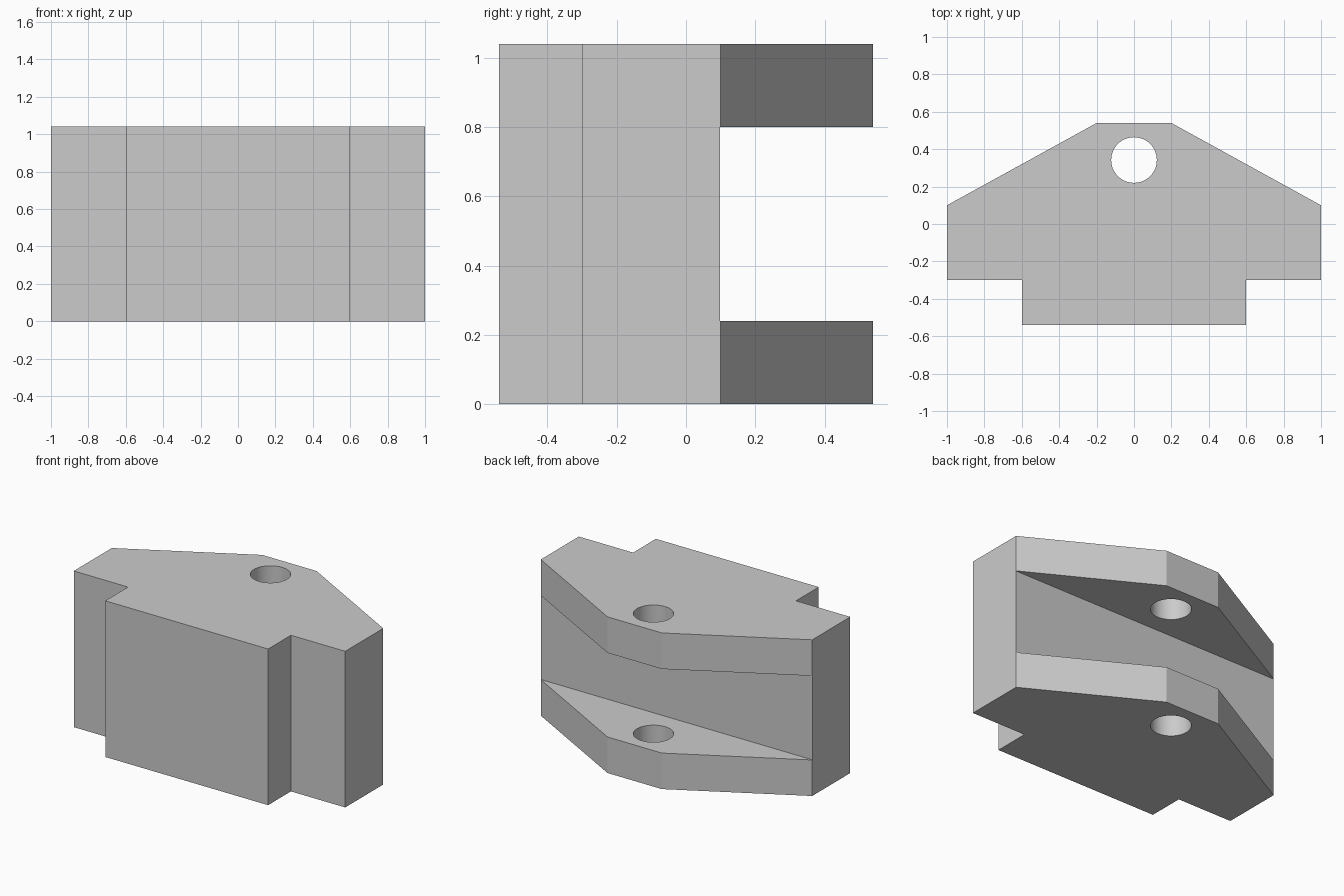
import bpy
import bmesh

if "Cube" in bpy.data.objects:
    bpy.data.objects.remove(bpy.data.objects["Cube"], do_unlink=True)

HEIGHT = 1.04
FLANGE = 0.24       # thickness of each lug plate
WALL_Y = 0.098      # back wall between the lugs

grey = bpy.data.materials.new("light_grey")
grey.use_nodes = True
grey.diffuse_color = (0.6, 0.6, 0.6, 1)
grey.node_tree.nodes["Principled BSDF"].inputs["Base Color"].default_value = (0.6, 0.6, 0.6, 1)


def add_object(name, bm):
    bmesh.ops.recalc_face_normals(bm, faces=bm.faces)
    mesh = bpy.data.meshes.new(name)
    bm.to_mesh(mesh)
    bm.free()
    mesh.materials.append(grey)
    obj = bpy.data.objects.new(name, mesh)
    bpy.context.collection.objects.link(obj)
    return obj


def prism(name, outline, z0, z1):
    bm = bmesh.new()
    base = bm.faces.new([bm.verts.new((x, y, z0)) for x, y in outline])
    top = bmesh.ops.extrude_face_region(bm, geom=[base])["geom"]
    verts = [v for v in top if isinstance(v, bmesh.types.BMVert)]
    bmesh.ops.translate(bm, verts=verts, vec=(0, 0, z1 - z0))
    return add_object(name, bm)


def cut(target, cutter):
    cutter.hide_render = True
    mod = target.modifiers.new(cutter.name, "BOOLEAN")
    mod.operation = "DIFFERENCE"
    mod.solver = "EXACT"
    mod.object = cutter
    bpy.context.view_layer.objects.active = target
    bpy.ops.object.modifier_apply(modifier=mod.name)
    bpy.data.objects.remove(cutter, do_unlink=True)


# Block with front step and tapered back, mirrored about x
half = [(0.6, -0.54), (0.6, -0.3), (1, -0.3), (1, 0.1), (0.2, 0.54)]
outline = half + [(-x, y) for x, y in reversed(half)]
bracket = prism("clevis_bracket", outline, 0, HEIGHT)

# Slot separating the two lugs
slot = [(-1.2, WALL_Y), (1.2, WALL_Y), (1.2, 0.8), (-1.2, 0.8)]
cut(bracket, prism("slot_cutter", slot, FLANGE, HEIGHT - FLANGE))

# Pin hole through both lugs
bm = bmesh.new()
bmesh.ops.create_cone(bm, cap_ends=True, segments=48, radius1=0.122, radius2=0.122, depth=2)
bmesh.ops.translate(bm, verts=bm.verts, vec=(0, 0.342, HEIGHT / 2))
cut(bracket, add_object("pin_hole_cutter", bm))

# Smooth hole walls, sharp block edges
bpy.ops.object.select_all(action="DESELECT")
bracket.select_set(True)
bpy.context.view_layer.objects.active = bracket
bpy.ops.object.shade_smooth_by_angle(angle=0.4)
